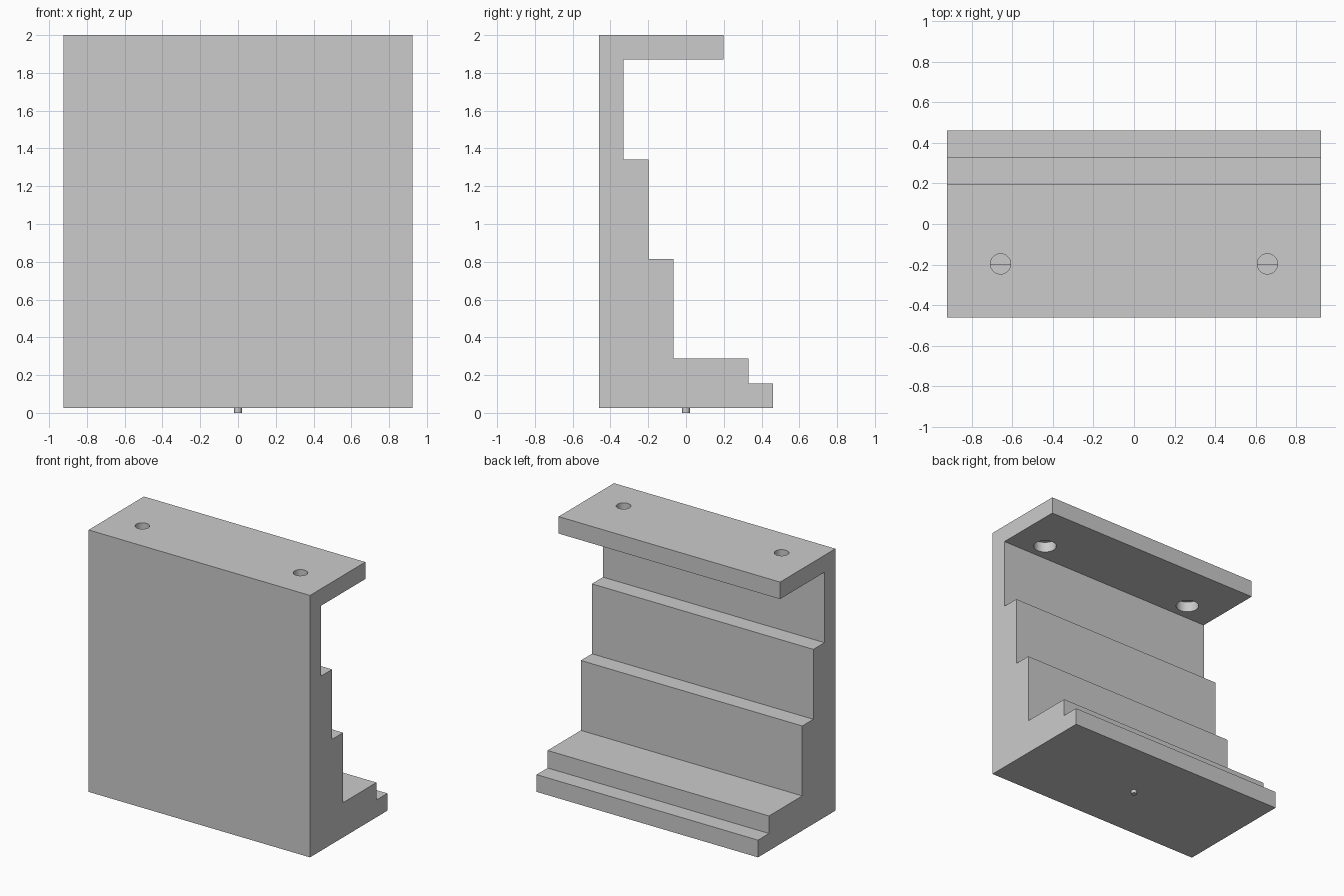
import bpy, bmesh

if "Cube" in bpy.data.objects:
    bpy.data.objects.remove(bpy.data.objects["Cube"])

HALF_W = 0.923


def cylinder(name, x, y, z0, z1, radius, sides=48):
    bpy.ops.mesh.primitive_cylinder_add(vertices=sides, radius=radius, depth=z1 - z0,
                                        location=(x, y, (z0 + z1) / 2))
    obj = bpy.context.object
    obj.name = name
    return obj


# Stepped bracket: side profile (y, z) extruded along x
profile = [(-0.461, 0.026), (0.461, 0.026), (0.461, 0.156), (0.33, 0.156),
           (0.33, 0.288), (-0.066, 0.288), (-0.066, 0.815), (-0.198, 0.815),
           (-0.198, 1.342), (-0.33, 1.342), (-0.33, 1.872), (0.198, 1.872),
           (0.198, 2.0), (-0.461, 2.0)]
bm = bmesh.new()
side = bm.faces.new([bm.verts.new((-HALF_W, y, z)) for y, z in profile])
swept = bmesh.ops.extrude_face_region(bm, geom=[side])["geom"]
bmesh.ops.translate(bm, vec=(2 * HALF_W, 0, 0),
                    verts=[v for v in swept if isinstance(v, bmesh.types.BMVert)])
bmesh.ops.recalc_face_normals(bm, faces=bm.faces[:])
mesh = bpy.data.meshes.new("stepped_bracket")
bm.to_mesh(mesh)
bm.free()
bracket = bpy.data.objects.new("stepped_bracket", mesh)
bpy.context.collection.objects.link(bracket)


def drill(x, z0, z1, radius):
    cutter = cylinder("hole_cutter", x, -0.197, z0, z1, radius)
    cutter.hide_render = True
    mod = bracket.modifiers.new("hole", 'BOOLEAN')
    mod.operation = 'DIFFERENCE'
    mod.solver = 'EXACT'
    mod.object = cutter
    bpy.context.view_layer.objects.active = bracket
    bpy.ops.object.modifier_apply(modifier=mod.name)
    bpy.data.objects.remove(cutter)


# Screw holes in the top flange, counterbored from below
for x in (-0.659, 0.659):
    drill(x, 1.80, 2.1, 0.05)
    drill(x, 1.80, 1.95, 0.08)

# Small locating pin under the base
pin = cylinder("base_pin", 0, 0, 0, 0.03, 0.02, 32)

for obj in (bracket, pin):
    bpy.ops.object.select_all(action='DESELECT')
    obj.select_set(True)
    bpy.context.view_layer.objects.active = obj
    bpy.ops.object.shade_smooth_by_angle()
